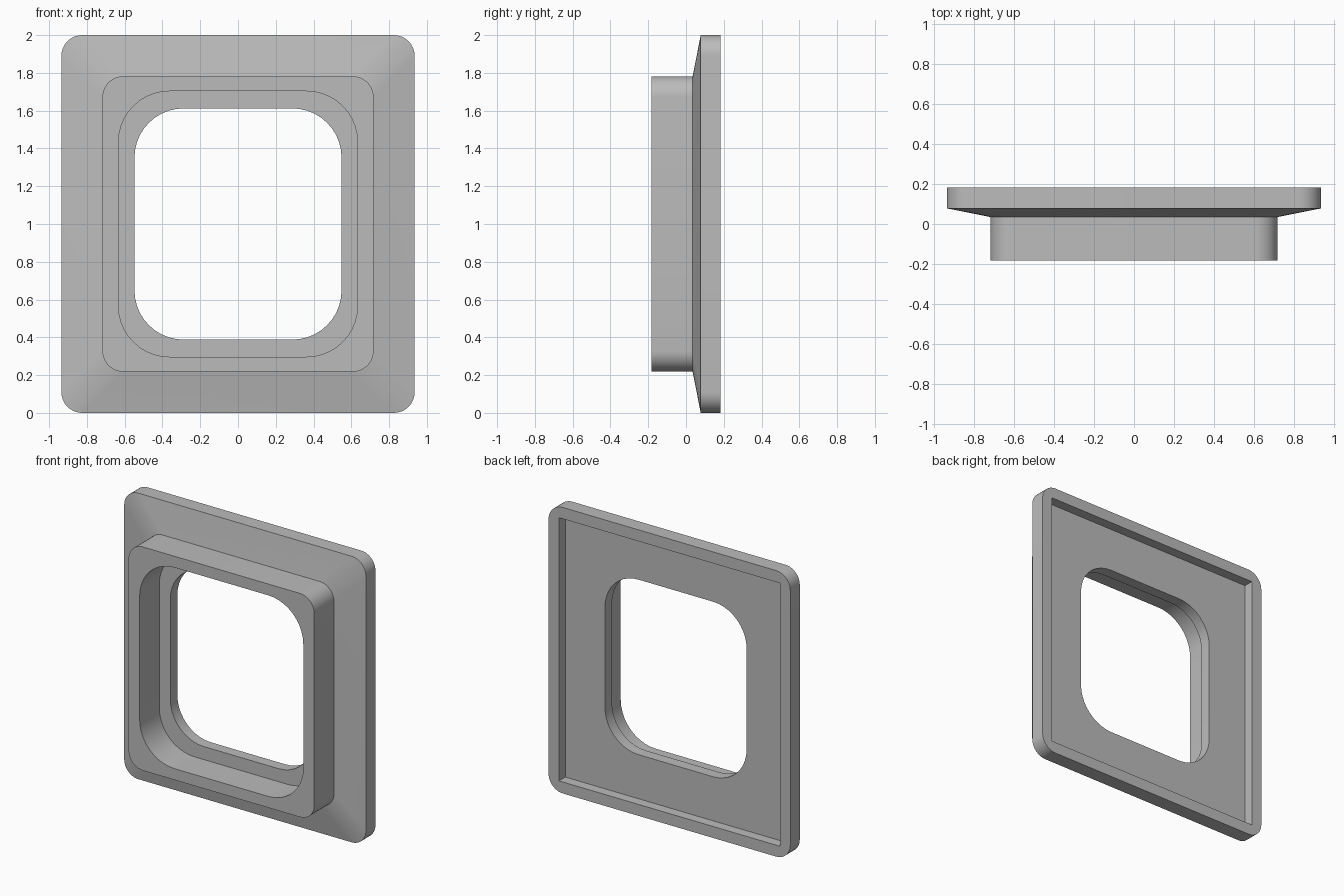
import bpy
import bmesh
import math

cube = bpy.data.objects.get("Cube")
if cube:
    bpy.data.objects.remove(cube, do_unlink=True)

CENTRE_Z = 1.0
CORNER_STEPS = 10


def rounded_ring(bm, half_w, half_h, radius, y):
    """Ring of vertices around a rounded rectangle facing the front."""
    ring = []
    for quarter, (sx, sz) in enumerate(((1, 1), (-1, 1), (-1, -1), (1, -1))):
        for i in range(CORNER_STEPS + 1):
            a = (quarter + i / CORNER_STEPS) * math.pi / 2
            x = sx * (half_w - radius) + radius * math.cos(a)
            z = sz * (half_h - radius) + radius * math.sin(a)
            ring.append(bm.verts.new((x, y, CENTRE_Z + z)))
    return ring


# Cross-section around the frame: half width, half height, corner radius, y
sections = [
    (0.935, 1.0, 0.11, 0.183),      # outer flange, back edge
    (0.935, 1.0, 0.11, 0.078),      # outer flange, front edge
    (0.718, 0.782, 0.11, 0.035),    # foot of the sloped face
    (0.718, 0.782, 0.11, -0.183),   # collar, front edge
    (0.633, 0.703, 0.27, -0.183),   # front pocket, rim
    (0.633, 0.703, 0.27, 0.035),    # front pocket, floor
    (0.548, 0.612, 0.26, 0.035),    # opening, front edge
    (0.548, 0.612, 0.26, 0.113),    # opening, back edge
    (0.855, 0.92, 0.0, 0.113),      # back pocket, floor
    (0.855, 0.92, 0.0, 0.183),      # back pocket, rim
]

bm = bmesh.new()
rings = [rounded_ring(bm, *s) for s in sections]
for k, ring in enumerate(rings):
    other = rings[(k + 1) % len(rings)]
    for i in range(len(ring)):
        j = (i + 1) % len(ring)
        bm.faces.new((ring[i], ring[j], other[j], other[i]))

# Collapse the square corners of the back pocket
bmesh.ops.remove_doubles(bm, verts=bm.verts, dist=0.0001)
bmesh.ops.recalc_face_normals(bm, faces=bm.faces)

mesh = bpy.data.meshes.new("bezel_frame")
bm.to_mesh(mesh)
bm.free()
frame = bpy.data.objects.new("bezel_frame", mesh)
bpy.context.collection.objects.link(frame)

# Plain grey material
grey = bpy.data.materials.new("plain_grey")
grey.use_nodes = True
colour = (0.5, 0.5, 0.5, 1.0)
grey.diffuse_color = colour
grey.node_tree.nodes["Principled BSDF"].inputs["Base Color"].default_value = colour
mesh.materials.append(grey)

# Smooth corners, crisp edges
bpy.ops.object.select_all(action="DESELECT")
frame.select_set(True)
bpy.context.view_layer.objects.active = frame
bpy.ops.object.shade_smooth_by_angle(angle=math.radians(30))
